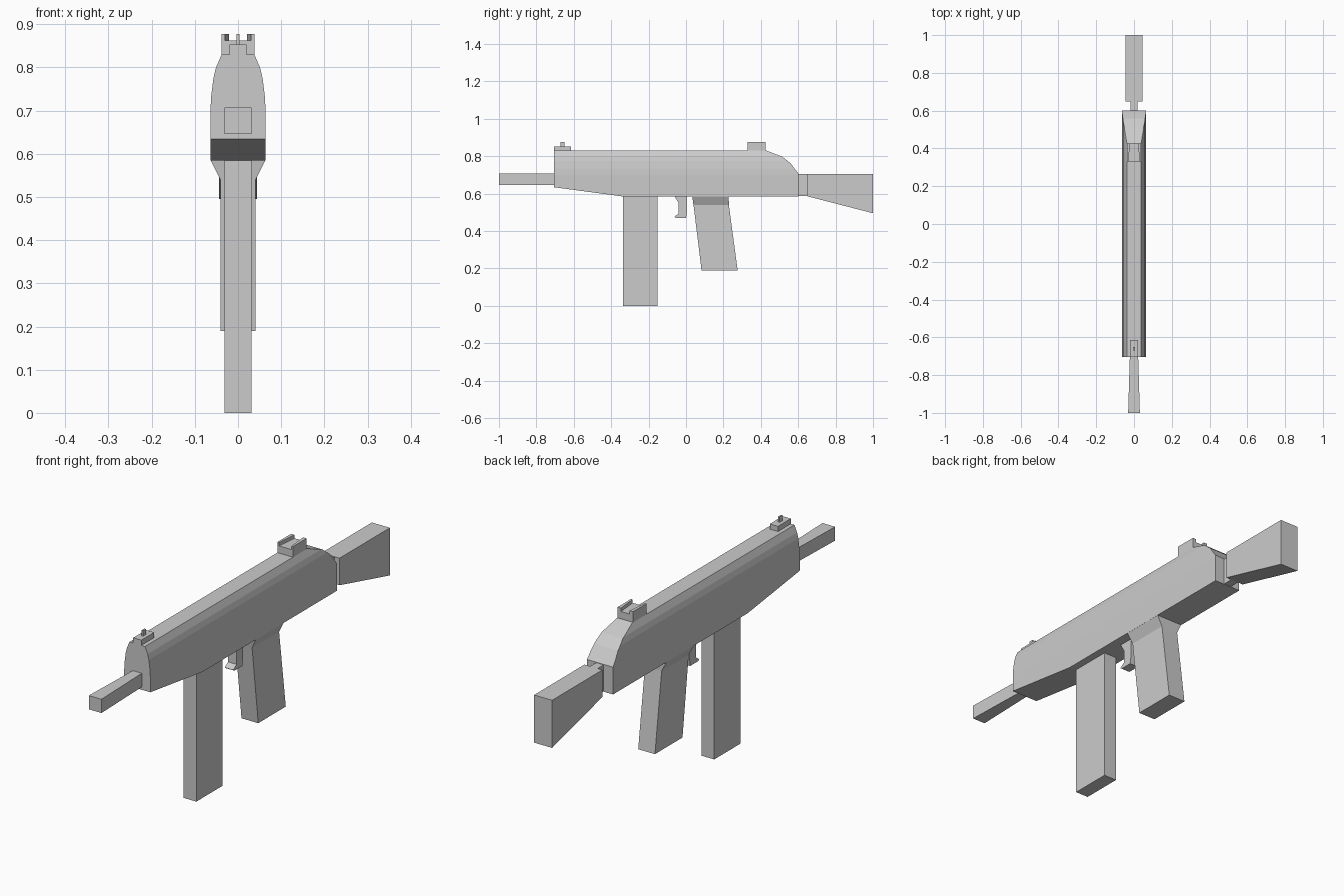
import bpy, bmesh
from mathutils import Vector

if "Cube" in bpy.data.objects:
    bpy.data.objects.remove(bpy.data.objects["Cube"])


def loft(name, rings, cuts=()):
    """Skin matching rings of points, cap both ends, then trim with side-view lines."""
    bm = bmesh.new()
    loops = [[bm.verts.new(p) for p in ring] for ring in rings]
    n = len(loops[0])
    for a, b in zip(loops, loops[1:]):
        for i in range(n):
            j = (i + 1) % n
            bm.faces.new((a[i], a[j], b[j], b[i]))
    bm.faces.new(loops[0])
    bm.faces.new(loops[-1])
    for (y0, z0), (y1, z1) in cuts:
        # material is kept on the right-hand side of the line as seen in y, z
        geom = bm.verts[:] + bm.edges[:] + bm.faces[:]
        res = bmesh.ops.bisect_plane(bm, geom=geom, plane_co=(0, y0, z0),
                                     plane_no=Vector((0, z0 - z1, y1 - y0)),
                                     clear_outer=True)
        edges = [e for e in res["geom_cut"] if isinstance(e, bmesh.types.BMEdge)]
        bmesh.ops.contextual_create(bm, geom=edges)
    bmesh.ops.recalc_face_normals(bm, faces=bm.faces[:])
    mesh = bpy.data.meshes.new(name)
    bm.to_mesh(mesh)
    bm.free()
    obj = bpy.data.objects.new(name, mesh)
    bpy.context.collection.objects.link(obj)
    return obj


def side_prism(name, profile, half):
    """Side profile (y, z) extruded across the width."""
    return loft(name, [[(x, y, z) for y, z in profile] for x in (-half, half)])


def box(name, half, y0, y1, z0, z1):
    return side_prism(name, [(y0, z0), (y1, z0), (y1, z1), (y0, z1)], half)


def mirrored(half_profile):
    return half_profile + [(-x, z) for x, z in reversed(half_profile)]


# Receiver: one cross-section, trimmed under the nose and over the rounded tail
section = mirrored([(0.064, 0.585), (0.064, 0.70), (0.062, 0.735),
                    (0.057, 0.775), (0.051, 0.80), (0.038, 0.83)])
tail = [(0.43, 0.83), (0.516, 0.797), (0.559, 0.762), (0.602, 0.706)]
loft("receiver", [[(x, y, z) for x, z in section] for y in (-0.705, 0.602)],
     cuts=[((-0.34, 0.585), (-0.705, 0.634))] + list(zip(tail, tail[1:])))

# Barrel, slightly narrower where it meets the receiver
loft("barrel", [[(-w, y, 0.646), (w, y, 0.646), (w, y, 0.707), (-w, y, 0.707)]
                for y, w in ((-1.0, 0.031), (-0.70, 0.022))])

# Magazine
box("magazine", 0.031, -0.336, -0.153, 0.0, 0.59)

# Grip, flared where it joins the receiver
loft("grip", [[(-w, y0, z), (w, y0, z), (w, y1, z), (-w, y1, z)]
              for z, w, y0, y1 in ((0.19, 0.041, 0.083, 0.276),
                                   (0.54, 0.041, 0.040, 0.229),
                                   (0.586, 0.064, 0.033, 0.228))])

# Trigger
side_prism("trigger", [(-0.062, 0.587), (-0.04, 0.55), (-0.04, 0.492), (-0.063, 0.476),
                       (-0.055, 0.47), (0.0, 0.47), (0.005, 0.50), (0.005, 0.587)], 0.021)

# Stock and its narrow neck
box("stock_neck", 0.018, 0.59, 0.66, 0.586, 0.704)
side_prism("stock", [(0.648, 0.586), (1.0, 0.495), (1.0, 0.706), (0.648, 0.706)], 0.044)

# Front sight
box("front_sight_base", 0.02, -0.705, -0.615, 0.82, 0.853)
box("front_sight_post", 0.004, -0.67, -0.65, 0.85, 0.877)

# Rear sight: notched block with ears closing in toward the back
loft("rear_sight", [[(x, y, z) for x, z in mirrored(
    [(0.038, 0.80), (0.038, 0.877), (inner, 0.877), (inner, 0.862)])]
    for y, inner in ((0.33, 0.03), (0.425, 0.021))])
